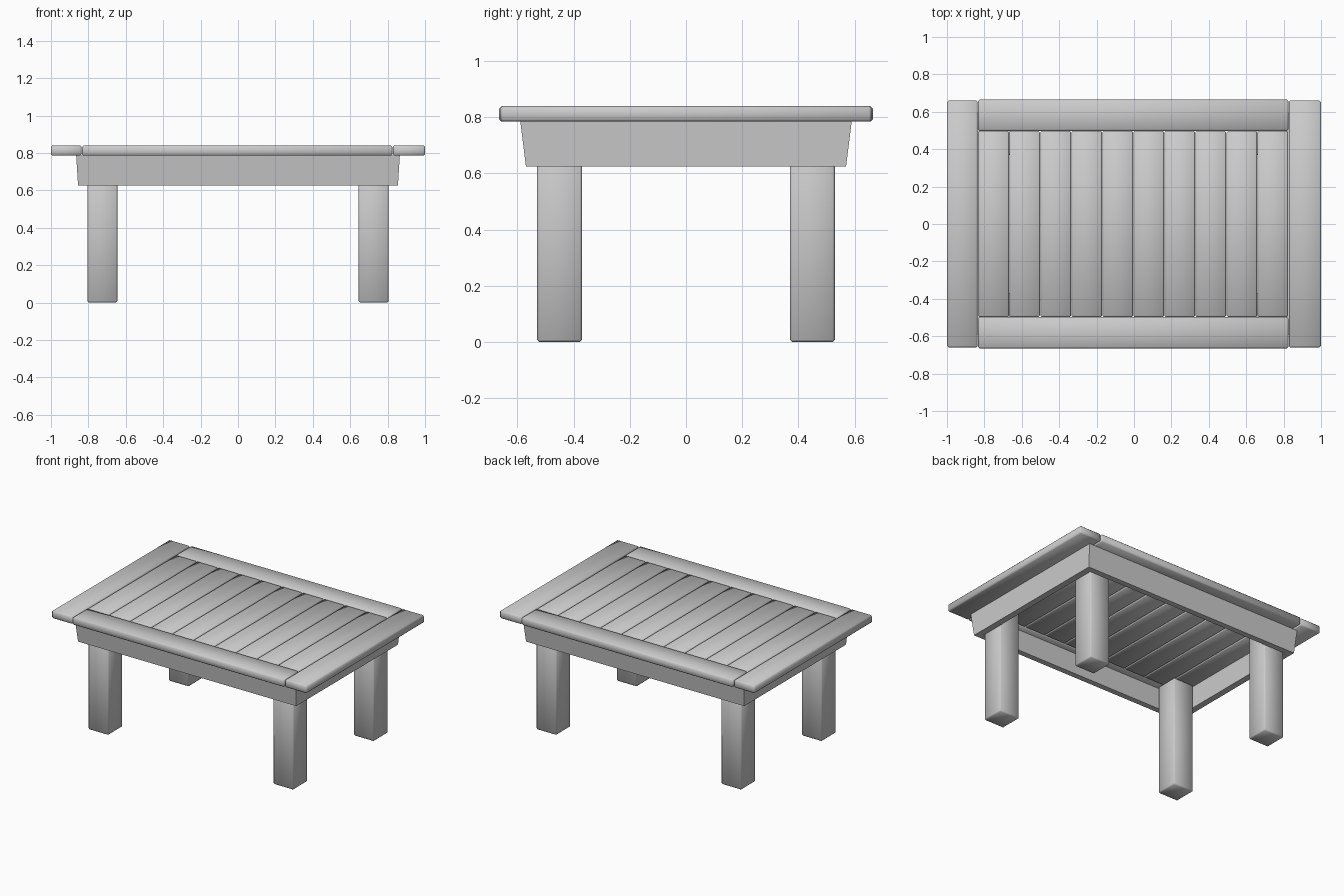
import bpy
import bmesh

cube = bpy.data.objects.get("Cube")
if cube:
    bpy.data.objects.remove(cube, do_unlink=True)

COLOUR = (0.6, 0.6, 0.6, 1)
grey = bpy.data.materials.new("plain grey")
grey.use_nodes = True
grey.diffuse_color = COLOUR
grey.node_tree.nodes["Principled BSDF"].inputs["Base Color"].default_value = COLOUR


def add_object(name, bm, smooth):
    bmesh.ops.recalc_face_normals(bm, faces=bm.faces)
    mesh = bpy.data.meshes.new(name)
    for face in bm.faces:
        face.smooth = smooth
    bm.to_mesh(mesh)
    bm.free()
    mesh.materials.append(grey)
    obj = bpy.data.objects.new(name, mesh)
    bpy.context.collection.objects.link(obj)
    return obj


def timber(name, xs, ys, zs, bevel=0.008):
    """Softly shaded length of timber between the given limits."""
    bm = bmesh.new()
    bmesh.ops.create_cube(bm, size=1)
    for v in bm.verts:
        v.co = [lim[0] if c < 0 else lim[1] for c, lim in zip(v.co, (xs, ys, zs))]
    bmesh.ops.bevel(bm, geom=bm.edges[:], offset=bevel, segments=1, affect='EDGES')
    return add_object(name, bm, True)


BOTTOM, TOP = 0.785, 0.84
INNER_L, INNER_R = -0.833, 0.825
HALF_Y, PLANK_Y = 0.665, 0.498

# Table top: end boards, long boards and the planks between them
timber("right_end_board", (-1, INNER_L - 0.003), (-0.66, 0.66), (BOTTOM, TOP))
timber("left_end_board", (INNER_R + 0.003, 1), (-0.66, 0.66), (BOTTOM, TOP))
timber("front_board", (INNER_L, INNER_R), (-HALF_Y, -PLANK_Y), (BOTTOM, TOP))
timber("back_board", (INNER_L, INNER_R), (PLANK_Y, HALF_Y), (BOTTOM, TOP))

count = 10
step = (INNER_R - INNER_L) / count
for i in range(count):
    x = INNER_L + i * step
    timber(f"plank_{i + 1}", (x + 0.002, x + step - 0.002),
           (-PLANK_Y + 0.002, PLANK_Y - 0.002), (BOTTOM, TOP - 0.002), 0.006)

# Legs
for side, sx in (("left", 1), ("right", -1)):
    for end, sy in (("front", -1), ("back", 1)):
        timber(f"{end}_{side}_leg", sorted((sx * 0.645, sx * 0.805)),
               sorted((sy * 0.37, sy * 0.53)), (0, BOTTOM))

# Apron: hollow frame whose outer faces lean outward towards the top
bm = bmesh.new()
rings = []
for hx, hy, z in ((0.855, 0.57, 0.625), (0.865, 0.59, BOTTOM),
                  (0.815, 0.545, BOTTOM), (0.81, 0.53, 0.625)):
    rings.append([bm.verts.new((sx * hx, sy * hy, z))
                  for sx, sy in ((-1, -1), (1, -1), (1, 1), (-1, 1))])
for a, b in zip(rings, rings[1:] + rings[:1]):
    for i in range(4):
        j = (i + 1) % 4
        bm.faces.new((a[i], a[j], b[j], b[i]))
add_object("apron", bm, False)
